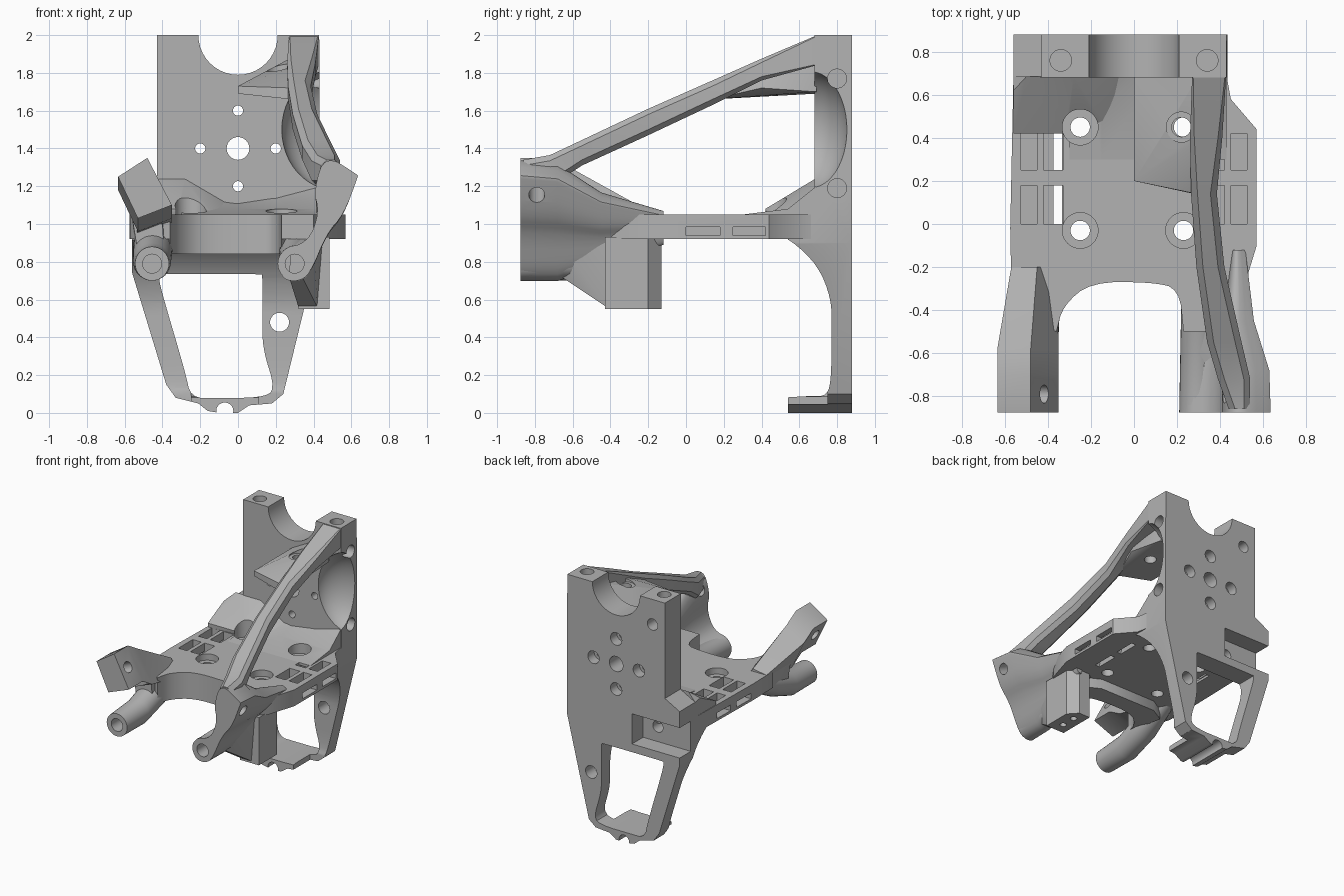
import bpy, bmesh, math
from mathutils import Vector

cube = bpy.data.objects.get("Cube")
if cube:
    bpy.data.objects.remove(cube, do_unlink=True)

grey = bpy.data.materials.new("grey_plastic")
grey.use_nodes = True
COLOUR = (0.45, 0.45, 0.45, 1)
grey.diffuse_color = COLOUR
grey.node_tree.nodes["Principled BSDF"].inputs["Base Color"].default_value = COLOUR


def finish(name, bm):
    bmesh.ops.recalc_face_normals(bm, faces=bm.faces)
    mesh = bpy.data.meshes.new(name)
    bm.to_mesh(mesh)
    bm.free()
    mesh.materials.append(grey)
    ob = bpy.data.objects.new(name, mesh)
    bpy.context.scene.collection.objects.link(ob)
    return ob


def loft(name, rings):
    """Skin a row of rings that have equal point counts."""
    bm = bmesh.new()
    rows = [[bm.verts.new(p) for p in ring] for ring in rings]
    n = len(rows[0])
    for a, b in zip(rows, rows[1:]):
        for i in range(n):
            bm.faces.new((a[i], a[(i + 1) % n], b[(i + 1) % n], b[i]))
    bm.faces.new(rows[0])
    bm.faces.new(rows[-1])
    return finish(name, bm)


def prism(name, pts, axis, lo, hi):
    """Extrude a 2D outline along an axis."""
    place = {"x": lambda a, b, t: (t, a, b), "y": lambda a, b, t: (a, t, b),
             "z": lambda a, b, t: (a, b, t)}[axis]
    return loft(name, [[place(a, b, t) for a, b in pts] for t in (lo, hi)])


def box(name, x, y, z):
    return prism(name, [(x[0], y[0]), (x[1], y[0]), (x[1], y[1]), (x[0], y[1])], "z", *z)


def hull(name, pts):
    bm = bmesh.new()
    for p in pts:
        bm.verts.new(p)
    res = bmesh.ops.convex_hull(bm, input=bm.verts)
    bmesh.ops.delete(bm, geom=list(set(res["geom_interior"] + res["geom_unused"])), context="VERTS")
    return finish(name, bm)


def cyl(centre, direction, r, depth):
    bm = bmesh.new()
    rot = Vector(direction).to_track_quat("Z", "Y").to_matrix().to_4x4()
    rot.translation = centre
    bmesh.ops.create_cone(bm, cap_ends=True, segments=40, radius1=r, radius2=r, depth=depth, matrix=rot)
    return finish("cutter", bm)


def circle(x, y, z, r, n=32):
    return [(x + r * math.cos(math.tau * i / n), y, z + r * math.sin(math.tau * i / n)) for i in range(n)]


def rounded(pts, times=2, closed=True):
    """Cut the corners of an outline to round it."""
    for _ in range(times):
        out = [] if closed else [pts[0]]
        pairs = list(zip(pts, pts[1:] + pts[:1])) if closed else list(zip(pts, pts[1:]))
        for a, b in pairs:
            out += [tuple(p * (1 - t) + q * t for p, q in zip(a, b)) for t in (0.25, 0.75)]
        pts = out if closed else out + [pts[-1]]
    return pts


def cut(ob, cutters):
    for c in cutters:
        c.hide_render = True
        mod = ob.modifiers.new("cut", "BOOLEAN")
        mod.operation, mod.solver, mod.object = "DIFFERENCE", "EXACT", c
    deps = bpy.context.evaluated_depsgraph_get()
    mesh = bpy.data.meshes.new_from_object(ob.evaluated_get(deps))
    ob.modifiers.clear()
    ob.data = mesh
    for c in cutters:
        bpy.data.objects.remove(c, do_unlink=True)


X, Y, Z = (1, 0, 0), (0, 1, 0), (0, 0, 1)

# Back plate with lower loop, outlined from the front
outline = [(-.43, 2), (-.43, 1.24), (-.56, 1.17), (-.56, .74), (-.38, .15), (-.33, .08), (-.21, .05),
           (-.16, .01), (-.1, 0), (.0, 0), (.06, .04), (.18, .05), (.24, .1), (.435, .9), (.435, 1.2), (.43, 2)]
plate = prism("back_plate", outline, "y", .54, .88)
opening = [(-.42, .73), (-.41, .66), (-.28, .22), (-.25, .08), (-.12, .08), (.12, .08), (.2, .12),
           (.13, .34), (.13, .5), (.13, .73), (.12, .735), (-.41, .735)]
lower_front = [(.5, .92), (.55, .92), (.7, .78), (.77, .6), (.77, .45), (.77, .2), (.75, .09), (.66, .09), (.5, .08)]
bulge = bmesh.new()
bmesh.ops.create_uvsphere(bulge, u_segments=48, v_segments=24, radius=1)
bmesh.ops.scale(bulge, vec=(.28, .2, .32), verts=bulge.verts)
bmesh.ops.translate(bulge, vec=(.51, .66, 1.5), verts=bulge.verts)
cutters = [
    box("cutter", (-1, 1), (.5, .68), (1.05, 2.1)),
    prism("cutter", rounded(lower_front, 2, False), "x", -1, 1),
    prism("cutter", rounded(opening), "y", .4, 1),
    box("cutter", (-.7, -.14), (.74, 1), (.8, 1.04)),
    box("cutter", (-.5, -.25), (.5, .75), (-.1, .2)), box("cutter", (.11, .5), (.5, .75), (-.1, .2)),
    finish("cutter", bulge),
    cyl((0, .8, 2), Y, .21, 1), cyl((0, .8, 1.4), Y, .06, 1),
    cyl((.22, .8, .48), Y, .05, 1), cyl((-.07, .7, .01), Y, .045, 1),
    cyl((-.32, .88, 1.8), Y, .045, .2), cyl((-.27, .74, .92), Y, .045, .2)]
for dx, dz in ((.2, 0), (-.2, 0), (0, .2), (0, -.2)):
    cutters += [cyl((dx, .8, 1.4 + dz), Y, .027, 1), cyl((dx, .88, 1.4 + dz), Y, .05, .16)]
cutters += [cyl((x, .76, 2), Z, .05, .3) for x in (-.34, .34)]
cutters += [cyl((.43, .8, z), X, .05, .3) for z in (1.19, 1.77)]
cut(plate, cutters)


# Bed, its ramps and front apron share the same bolt holes
def bolt_cutters():
    out = []
    for x in (-.25, .23):
        for y in (-.03, .45):
            out += [cyl((x, y, 1), Z, .045, 1), cyl((x, y, 1.2), Z, .083, .4)]
    return out


arch = rounded([(-.36, -.5), (-.33, -.38), (-.2, -.27), (.08, -.27), (.21, -.3), (.23, -.5)], 2, False)
bed = prism("bed", arch + [(.4, -.5), (.5, -.33), (.57, -.1), (.57, .44), (.45, .58), (.43, .69), (-.56, .69),
                           (-.575, -.02), (-.57, -.28), (-.46, -.45)], "z", .92, 1.05)
slots = []
for s in (-1, 1):
    for y in ((.0, .18), (.25, .42)):
        for x, floor in (((.33, .42), .94), ((.45, .525), .94), ((.335, .375), .8)):
            slots.append(box("cutter", sorted((s * x[0], s * x[1])), y, (floor, 1.2)))
        slots.append(box("cutter", sorted((s * .4, s * .7)), y, (.94, .985)))
cut(bed, bolt_cutters() + slots)

ramp = loft("rear_ramp", [[(x, .3, 1.03), (x, .3, 1.05), (x, .54, 1.08), (x, .69, h), (x, .69, 1.03)] for x, h in
                          ((-.3, 1.2), (-.15, 1.13), (0, 1.11), (.2, 1.14), (.43, 1.2))])
cut(ramp, bolt_cutters())
shoulder = hull("right_shoulder", [
    (-.56, .42, 1.04), (-.56, .42, 1.08), (-.56, .62, 1.18), (-.5, .685, 1.24), (-.28, .685, 1.24),
    (-.32, .42, 1.08), (-.12, .44, 1.04), (-.04, .685, 1.1), (-.04, .685, 1.04), (-.56, .685, 1.04),
    (-.56, .685, 1.17)])
cut(shoulder, bolt_cutters())
prism("front_apron", arch + [(.34, -.2), (.2, -.13), (-.3, -.13), (-.42, -.2)], "z", .84, .95)

# Right front arm: lower tube, upper prong and the web in the fork
tube = loft("right_lower_arm", [circle(-.455, -.875, .79, .09), circle(-.455, -.62, .8, .1),
                                circle(-.45, -.4, .88, .105), circle(-.44, -.12, .98, .06)])
cut(tube, [cyl((-.455, -.87, .79), Y, .05, .5)])
end = [(-.635, 1.25), (-.48, 1.35), (-.35, 1.1), (-.53, 1.03)]
root = [(-.57, 1.05), (-.45, 1.07), (-.36, .95), (-.55, .92)]
prong = loft("right_upper_arm", [[(x, y, z - d) for x, z in end] for y, d in ((-.875, 0), (-.7, 0), (-.58, .07))]
             + [[(x, -.2, z) for x, z in root]])
cut(prong, [cyl((-.48, -.79, 1.2), (.9, 0, .42), .042, .6)])
hull("right_fork_web", [(-.56, -.2, 1.04), (-.38, -.2, 1.05), (-.55, -.2, .93), (-.38, -.2, .88),
                        (-.53, -.52, .85), (-.39, -.52, .85), (-.56, -.52, 1.03), (-.4, -.52, 1.0)])

# Left front arm: webbed shell from tube to knuckle
shell = rounded([(.22, .72), (.3, .69), (.38, .73), (.47, .95), (.56, 1.05), (.635, 1.25), (.635, 1.26),
                 (.46, 1.37), (.4, 1.18), (.43, 1.06), (.37, .9), (.22, .87)], 2)
arm = loft("left_front_arm", [[(cx + s * (x - .43), y, cz + s * (z - 1.02)) for x, z in shell] for y, s, cx, cz in
                              ((-.875, 1, .43, 1.02), (-.68, .97, .43, 1.01), (-.45, .62, .43, .97),
                               (-.12, .28, .46, .98))])
cut(arm, [cyl((.3, -.87, .79), Y, .05, .5), cyl((.5, -.79, 1.2), (.9, 0, -.42), .042, .6)])
tube = loft("left_lower_arm", [circle(.3, -.875, .79, .09), circle(.305, -.6, .8, .09),
                               circle(.32, -.35, .87, .1), circle(.34, -.15, .96, .06)])
cut(tube, [cyl((.3, -.87, .79), Y, .05, .5)])

# Hanging block under the left side of the bed
block = prism("hanging_block", [(.32, -.43), (.485, -.43), (.485, -.2), (.42, -.13), (.32, -.13)], "z", .55, .93)
cut(block, [cyl((.4, y, .55), Z, .025, .2) for y in (-.34, -.22)])
hull("block_gusset", [(.32, -.42, .56), (.42, -.42, .56), (.45, -.42, .93), (.3, -.42, .93),
                      (.27, -.66, .72), (.34, -.66, .72), (.4, -.66, .9), (.28, -.66, .87)])


# Diagonal strut from the plate top to the left arm
def section(y, x0, x1, z0, z1, c=.03):
    return [(x, y, z) for x, z in ((x0 + c, z0), (x1 - c, z0), (x1, z0 + c), (x1, z1 - c),
                                   (x1 - c, z1), (x0 + c, z1), (x0, z1 - c), (x0, z0 + c))]


loft("diagonal_strut", [section(.69, .27, .428, 1.84, 1.998, .005), section(.4, .26, .41, 1.76, 1.875, .02),
                        section(.14, .265, .385, 1.63, 1.76), section(-.2, .29, .42, 1.47, 1.61),
                        section(-.55, .34, .5, 1.31, 1.445), section(-.72, .39, .54, 1.2, 1.365),
                        section(-.86, .44, .54, 1.2, 1.34)])

# Web between strut and plate
web = hull("strut_web", [(0, .2, 1.69), (0, .2, 1.73), (0, .69, 1.69), (0, .69, 1.73), (.22, .2, 1.69),
                         (.28, .14, 1.66), (.29, .14, 1.72), (.32, .69, 1.7), (.32, .4, 1.84),
                         (.3, .69, 1.89), (.36, .4, 1.72)])
cut(web, [cyl((.22, .45, 1.75), Z, .045, .6), cyl((.22, .45, 1.9), Z, .07, .2)])

bpy.ops.object.select_all(action="DESELECT")
for ob in bpy.context.scene.objects:
    if ob.type == "MESH":
        ob.select_set(True)
        bpy.context.view_layer.objects.active = ob
bpy.ops.object.shade_smooth_by_angle(angle=math.radians(35))
